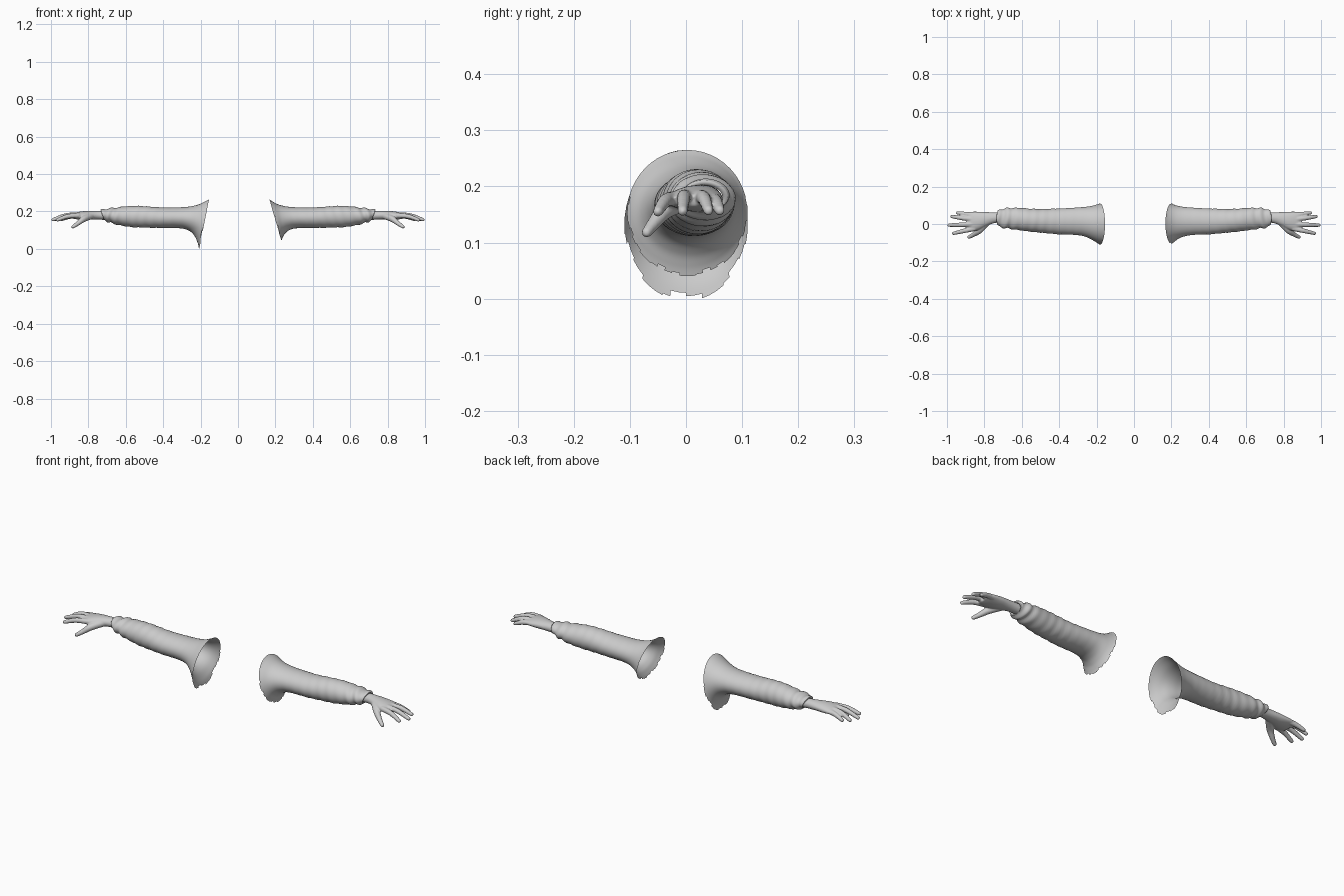
import bpy, bmesh, math
from mathutils import Vector

if "Cube" in bpy.data.objects:
    bpy.data.objects.remove(bpy.data.objects["Cube"])

grey = bpy.data.materials.new("plain grey")
grey.diffuse_color = (0.6, 0.6, 0.6, 1)
grey.use_nodes = True
grey.node_tree.nodes["Principled BSDF"].inputs["Base Color"].default_value = grey.diffuse_color
SEG = 48


def spline(rows, n):
    """Resample rows of numbers with a Catmull-Rom curve, n steps per span."""
    out = []
    for i in range(len(rows) - 1):
        p = [rows[max(0, min(len(rows) - 1, i + k))] for k in (-1, 0, 1, 2)]
        for j in range(n):
            t = j / n
            out.append([0.5 * (2 * b + (c - a) * t + (2 * a - 5 * b + 4 * c - d) * t * t
                               + (3 * b - a - 3 * c + d) * t ** 3) for a, b, c, d in zip(*p)])
    return out + [list(rows[-1])]


def loft(bm, rings, caps=False):
    vs = [[bm.verts.new(p) for p in ring] for ring in rings]
    n = len(vs[0])
    rows = [[bm.faces.new((a[k], a[(k + 1) % n], b[(k + 1) % n], b[k])) for k in range(n)]
            for a, b in zip(vs, vs[1:])]
    if caps:
        bm.faces.new(vs[0][::-1])
        bm.faces.new(vs[-1])
    return rows


def finish(bm, name, side):
    for v in bm.verts:
        v.co.x *= side
    if side < 0:
        bmesh.ops.reverse_faces(bm, faces=bm.faces)
    me = bpy.data.meshes.new(name)
    bm.to_mesh(me)
    bm.free()
    me.materials.append(grey)
    for p in me.polygons:
        p.use_smooth = True
    ob = bpy.data.objects.new(name, me)
    bpy.context.collection.objects.link(ob)
    return ob


def ellipse(xt, xb, y0, y1, z0, z1, n=SEG):
    ring = []
    for k in range(n):
        a = math.tau * k / n
        c, s = math.cos(a), math.sin(a)
        ring.append(Vector((xb + (xt - xb) * (s + 1) / 2,
                            (y0 + y1) / 2 + c * (y1 - y0) / 2,
                            (z0 + z1) / 2 + s * (z1 - z0) / 2)))
    return ring


def finger(bm, points, radii):
    """Tapered tube with a rounded tip."""
    rows = spline([list(p) + [r] for p, r in zip(points, radii)], 4)
    tip = Vector(rows[-1][:3])
    d = (tip - Vector(rows[-2][:3])).normalized()
    r = rows[-1][3]
    for a in (0.5, 0.95, 1.35):
        rows.append(list(tip + d * r * math.sin(a)) + [r * math.cos(a)])
    rings = []
    for i, row in enumerate(rows):
        d = Vector(rows[min(i + 1, len(rows) - 1)][:3]) - Vector(rows[max(i - 1, 0)][:3])
        u = Vector((0, 0, 1)).cross(d).normalized()
        w = d.normalized().cross(u)
        rings.append([Vector(row[:3]) + (u * math.cos(t) + w * math.sin(t)) * row[3]
                      for t in (math.tau * k / 14 for k in range(14))])
    loft(bm, rings, True)


# sleeve stations: top x, bottom x, y range, z range
SLEEVE = [(.32, .32, -.058, .087, .111, .222), (.42, .42, -.054, .082, .112, .222),
          (.50, .50, -.046, .080, .114, .228), (.56, .56, -.040, .082, .116, .230),
          (.62, .62, -.032, .086, .124, .225), (.67, .67, -.025, .085, .136, .218),
          (.715, .70, -.018, .080, .146, .214), (.735, .715, -.010, .072, .152, .208)]
MOUTH = {1: [(.168, .232, -.105, .110, .040, .265), (.185, .238, -.097, .104, .058, .253),
             (.22, .25, -.080, .097, .080, .236), (.265, .275, -.066, .091, .101, .226)],
         -1: [(.155, .208, -.110, .110, -.004, .265), (.175, .215, -.102, .105, .030, .254),
              (.215, .235, -.084, .097, .073, .236), (.262, .268, -.066, .091, .100, .226)]}
# palm stations, same layout
PALM = [(.66, .66, .008, .064, .152, .202), (.74, .74, .006, .062, .156, .203),
        (.79, .79, -.012, .064, .156, .203), (.83, .83, -.030, .066, .155, .201),
        (.87, .87, -.038, .066, .159, .194), (.895, .895, -.032, .060, .165, .185)]
# finger root, knuckle, tip
FINGERS = [((.85, -.024, .178), (.91, -.037, .174), (.965, -.050, .155)),
           ((.85, -.001, .182), (.92, -.004, .179), (.989, -.006, .156)),
           ((.85, .024, .182), (.92, .032, .178), (.974, .040, .157)),
           ((.85, .046, .178), (.90, .053, .172), (.943, .060, .157))]

for side, label in ((1, "left"), (-1, "right")):
    # sleeve with wrinkles gathered near the cuff
    bm = bmesh.new()
    rings = []
    for row in spline(MOUTH[side] + SLEEVE, 6):
        ring = ellipse(*row)
        mid = Vector(((row[0] + row[1]) / 2, (row[2] + row[3]) / 2, (row[4] + row[5]) / 2))
        for k, p in enumerate(ring):
            a = math.tau * k / SEG
            f = .0045 * math.exp(-((mid.x - .69) / .045) ** 2)
            f += .0012 * math.exp(-((mid.x - .5) / .15) ** 2)
            off = (p - mid) * Vector((0, 1, 1)).length
            off.x = 0
            p += off.normalized() * f * math.sin(mid.x * 130 + 2.2 * math.sin(a + .6))
        rings.append(ring)
    # cuff lip turned inward
    rings.append(ellipse(.732, .712, .002, .065, .158, .202))
    rings.append(ellipse(.715, .70, .004, .066, .155, .204))
    rows = loft(bm, rings)
    # torn steps around the lower shoulder edge
    torn = []
    for k in range(SEG):
        low = math.sin(math.tau * (k + .5) / SEG) < .2
        depth = ((0, 1, 3, 1, 2, 0)[k % 6] if side > 0 else (0, 0, 0, 1, 3, 3, 2, 2)[(k + 2) % 8])
        if low:
            torn += [rows[i][k] for i in range(depth)]
    bmesh.ops.delete(bm, geom=torn, context='FACES')
    finish(bm, label + "_sleeve", side)

    # hand: palm, four fingers and thumb fused together
    bm = bmesh.new()
    loft(bm, [ellipse(*r, n=24) for r in spline(PALM, 4)], True)
    for pts in FINGERS:
        finger(bm, pts, (.0135, .0122, .0092))
    finger(bm, ((.785, .008, .176), (.825, -.034, .160), (.855, -.055, .137), (.882, -.070, .118)),
           (.018, .0165, .0125, .0095))
    bmesh.ops.recalc_face_normals(bm, faces=bm.faces)
    hand = finish(bm, label + "_hand", side)
    fuse = hand.modifiers.new("fuse", 'REMESH')
    fuse.mode = 'VOXEL'
    fuse.voxel_size = .0035
    fuse.use_smooth_shade = True
    soft = hand.modifiers.new("soften", 'SMOOTH')
    soft.factor = .5
    soft.iterations = 4
